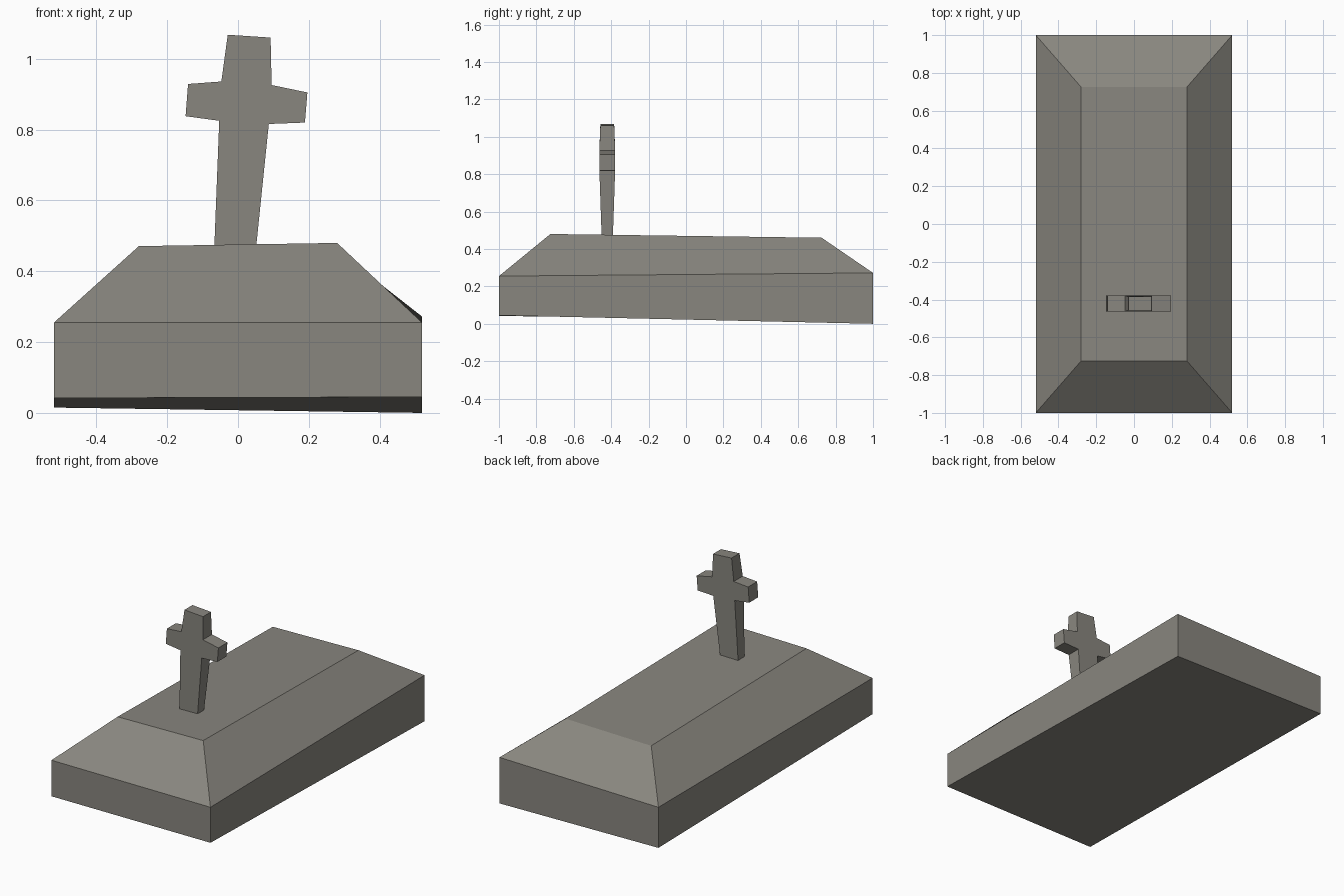
import bpy

if "Cube" in bpy.data.objects:
    bpy.data.objects.remove(bpy.data.objects["Cube"])

stone = bpy.data.materials.new("grey stone")
stone.diffuse_color = (0.25, 0.24, 0.212, 1)
stone.use_nodes = True
stone.node_tree.nodes["Principled BSDF"].inputs["Base Color"].default_value = stone.diffuse_color


def loft(name, rings):
    """Closed solid from a stack of equally sized, counter-clockwise rings."""
    n = len(rings[0])
    verts = [p for ring in rings for p in ring]
    faces = [tuple(reversed(range(n))), tuple(range(len(verts) - n, len(verts)))]
    for r in range(len(rings) - 1):
        for i in range(n):
            j = (i + 1) % n
            faces.append((r * n + i, r * n + j, (r + 1) * n + j, (r + 1) * n + i))
    mesh = bpy.data.meshes.new(name)
    mesh.from_pydata(verts, [], faces)
    mesh.materials.append(stone)
    obj = bpy.data.objects.new(name, mesh)
    bpy.context.collection.objects.link(obj)
    return obj


def rectangle(hx, hy, heights):
    """Corners front left, front right, back right, back left."""
    corners = [(-hx, -hy), (hx, -hy), (hx, hy), (-hx, hy)]
    return [(x, y, z) for (x, y), z in zip(corners, heights)]


# Slab with slightly uneven edges and a sloping-sided, flat top
loft("grave_slab", [
    rectangle(0.52, 1.0, (0.042, 0.045, 0.0, 0.015)),
    rectangle(0.52, 1.0, (0.255, 0.255, 0.272, 0.255)),
    rectangle(0.28, 0.725, (0.471, 0.48, 0.46, 0.449)),
])

# Leaning cross: outline in x and z, thickest at the arms
outline = [
    (-0.067, 0.466), (0.051, 0.466), (0.087, 0.816), (0.189, 0.82),
    (0.196, 0.905), (0.095, 0.926), (0.092, 1.06), (-0.029, 1.068),
    (-0.047, 0.936), (-0.141, 0.929), (-0.148, 0.838), (-0.053, 0.825),
]


def half_depth(z):
    return 0.030 if z < 0.6 else 0.037 if z > 1.0 else 0.042


back, front = ([(x, -0.421 + s * half_depth(z), z) for x, z in outline] for s in (1, -1))
loft("cross", [back, front])
